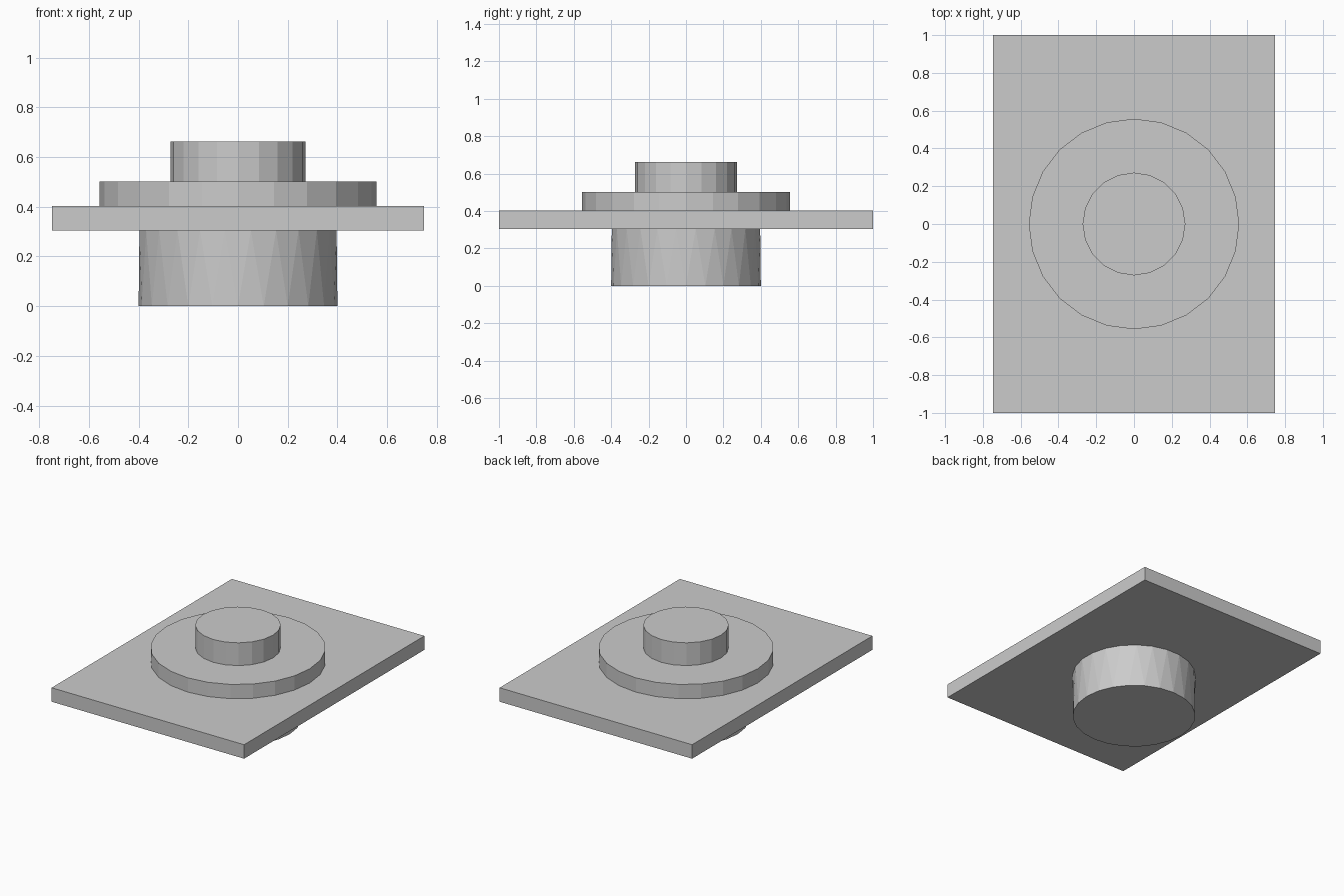
import bpy, bmesh
from math import pi, cos, sin

if "Cube" in bpy.data.objects:
    bpy.data.objects.remove(bpy.data.objects["Cube"])


def disc(name, radius, z0, z1, sides):
    bpy.ops.mesh.primitive_cylinder_add(vertices=sides, radius=radius, depth=z1 - z0,
                                        location=(0, 0, (z0 + z1) / 2))
    bpy.context.object.name = name


def faceted_drum(name, radius, z0, z1, sides):
    """Drum whose rings are offset half a step, giving triangular side facets."""
    bm = bmesh.new()
    step = 2 * pi / sides
    low, high = [[bm.verts.new((radius * cos((i + o) * step), radius * sin((i + o) * step), z))
                  for i in range(sides)] for o, z in ((0, z0), (0.5, z1))]
    for i in range(sides):
        j = (i + 1) % sides
        bm.faces.new((low[i], low[j], high[i]))
        bm.faces.new((low[j], high[j], high[i]))
    bm.faces.new(low[::-1])
    bm.faces.new(high)
    mesh = bpy.data.meshes.new(name)
    bm.to_mesh(mesh)
    bm.free()
    bpy.context.collection.objects.link(bpy.data.objects.new(name, mesh))


# Pedestal under the plate
faceted_drum("pedestal", 0.40, 0.0, 0.304, 24)

# Rectangular plate
bpy.ops.mesh.primitive_cube_add(size=1, location=(0, 0, 0.353))
plate = bpy.context.object
plate.name = "plate"
plate.scale = (1.495, 2.0, 0.098)

# Stepped discs on top
disc("collar", 0.557, 0.402, 0.502, 24)
disc("top_knob", 0.272, 0.502, 0.662, 20)
